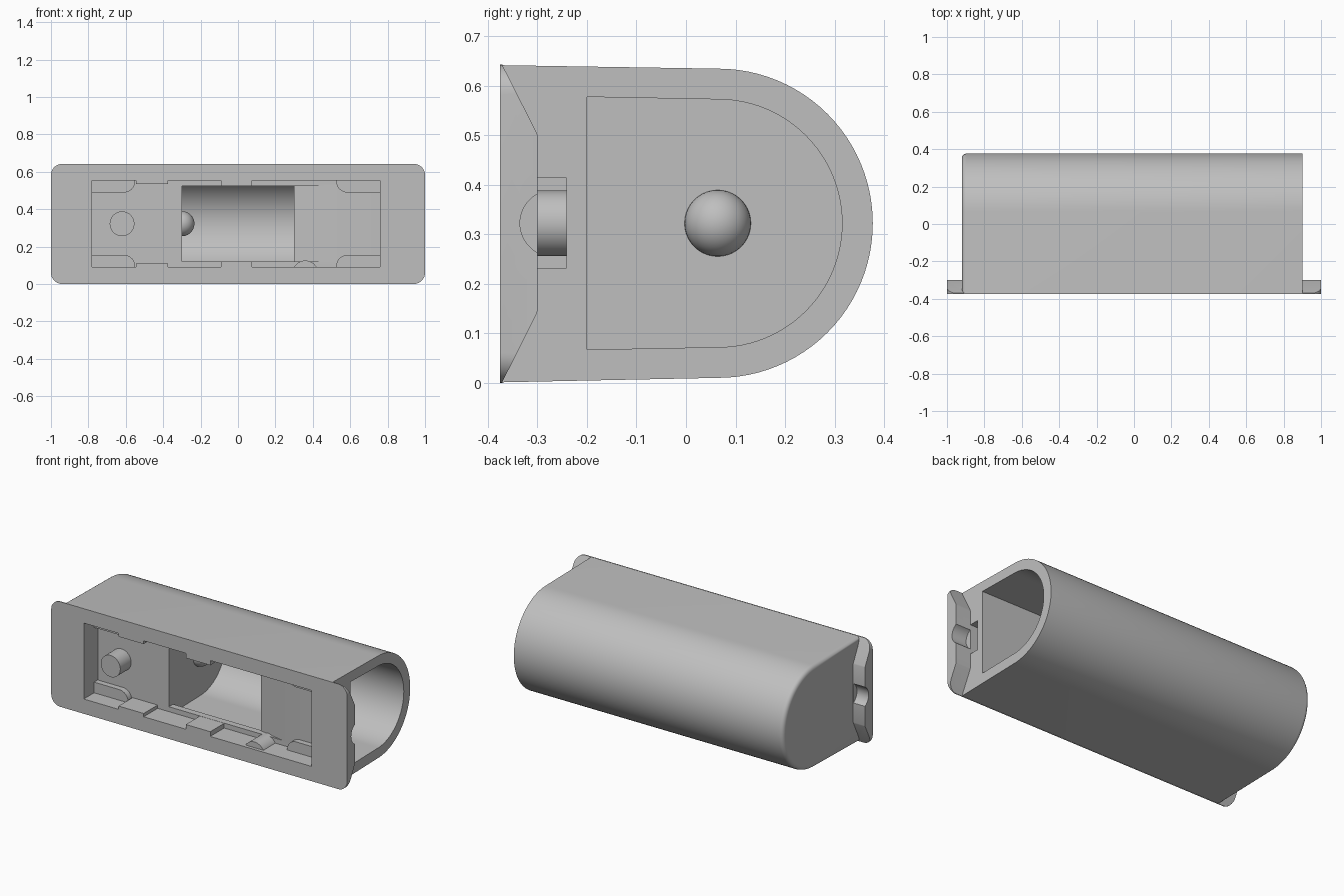
import bpy, bmesh, math
from mathutils import Vector

cube = bpy.data.objects.get("Cube")
if cube:
    bpy.data.objects.remove(cube, do_unlink=True)

grey = bpy.data.materials.new("housing_grey")
grey.use_nodes = True
COLOR = (0.52, 0.52, 0.52, 1)
grey.diffuse_color = COLOR
next(n for n in grey.node_tree.nodes if n.type == 'BSDF_PRINCIPLED').inputs["Base Color"].default_value = COLOR

ORDER = {'X': lambda t, u, v: (t, u, v), 'Y': lambda t, u, v: (u, t, v),
         'Z': lambda t, u, v: (u, v, t)}


def finish(name, bm):
    bmesh.ops.recalc_face_normals(bm, faces=bm.faces)
    mesh = bpy.data.meshes.new(name)
    bm.to_mesh(mesh)
    bm.free()
    mesh.materials.append(grey)
    obj = bpy.data.objects.new(name, mesh)
    bpy.context.collection.objects.link(obj)
    return obj


def prism(name, axis, points, start, end, round_start=0):
    """Extrude a 2D outline along an axis, optionally rounding the start rim."""
    bm = bmesh.new()
    place = ORDER[axis]
    first = bm.faces.new([bm.verts.new(place(start, *p)) for p in points])
    rim = list(first.edges)
    extruded = bmesh.ops.extrude_face_region(bm, geom=[first], use_keep_orig=True)
    shift = Vector(place(end - start, 0, 0))
    for v in extruded["geom"]:
        if isinstance(v, bmesh.types.BMVert):
            v.co += shift
    if round_start:
        bmesh.ops.recalc_face_normals(bm, faces=bm.faces)
        bmesh.ops.bevel(bm, geom=rim, offset=round_start, segments=4,
                        profile=0.5, affect='EDGES')
    return finish(name, bm)


def arc(cu, cv, r, a0, a1, n):
    return [(cu + r * math.cos(math.radians(a0 + (a1 - a0) * i / n)),
             cv + r * math.sin(math.radians(a0 + (a1 - a0) * i / n))) for i in range(n + 1)]


def circle(cu, cv, r, n=48):
    return arc(cu, cv, r, 0, 360, n)[:-1]


def rect(u0, v0, u1, v1):
    return [(u0, v0), (u1, v0), (u1, v1), (u0, v1)]


def combine(target, tool, operation='DIFFERENCE'):
    mod = target.modifiers.new("shape", 'BOOLEAN')
    mod.object, mod.operation, mod.solver = tool, operation, 'EXACT'
    bpy.context.view_layer.objects.active = target
    bpy.ops.object.modifier_apply(modifier=mod.name)
    bpy.data.objects.remove(tool, do_unlink=True)


MID = 0.322

# D-shaped outer shell with a softened closed end
outer = [(-0.372, 0.001)] + arc(0.065, MID, 0.312, -90, 90, 48) + [(-0.372, 0.641)]
housing = prism("housing", 'X', outer, -0.92, 0.9, 0.025)

# Front flange: rounded plate with tapered back
plate = []
for cx, cz, a in ((0.94, 0.582, 0), (-0.94, 0.582, 90), (-0.94, 0.06, 180), (0.94, 0.06, 270)):
    plate += arc(cx, cz, 0.06, a, a + 90, 10)
flange = prism("flange", 'Y', plate, -0.375, -0.29)
taper = [(-0.4, -0.01), (-0.37, -0.01), (-0.37, 0.003), (-0.302, 0.138), (-0.3, 0.145),
         (-0.3, 0.5), (-0.302, 0.506), (-0.37, 0.64), (-0.37, 0.66), (-0.4, 0.66)]
combine(flange, prism("taper", 'X', taper, -1.1, 1.1), 'INTERSECT')
for x0, x1 in ((-1.1, -0.921), (0.901, 1.1)):
    combine(flange, prism("groove", 'X', circle(-0.268, MID, 0.067), x0, x1))
combine(housing, flange, 'UNION')

# Main bore, open at one end
bore = [(-0.2, 0.067)] + arc(0.065, MID, 0.25, -90, 90, 48) + [(-0.2, 0.577)]
combine(housing, prism("bore", 'X', bore, -0.3, 1.0))

# Front pocket whose long edges carry small tabs
lower = [(-0.78, 0.09)]
for x0, x1, z in ((-0.545, -0.375, 0.11), (-0.09, 0.075, 0.119)):
    lower += [(x0, 0.09), (x0, z), (x1, z), (x1, 0.09)]
lower.append((0.76, 0.09))
upper = [(x, 2 * MID - z) for x, z in reversed(lower)]
combine(housing, prism("pocket", 'Y', lower + upper, -0.45, -0.24))

# Window into the bore, ramp beside it, and the small hole in the end wall
combine(housing, prism("window", 'Y', rect(-0.299, 0.12, 0.3, 0.525), -0.26, -0.15))
ramp = [(0.29, -0.26), (0.48, -0.26), (0.47, -0.24), (0.3, -0.206), (0.29, -0.206)]
combine(housing, prism("ramp", 'Z', ramp, 0.1202, 0.5248))
combine(housing, prism("end_hole", 'X', rect(-0.3, 0.232, -0.241, 0.413), 0.74, 0.92))
parts = [housing]

# Corner pads with one rounded corner each
for side, wall, inner in (("left", 0.77, 0.525), ("right", -0.79, -0.55)):
    for level, flip in (("lower", 1), ("upper", -1)):
        out = 1 if wall > 0 else -1
        curve = arc(inner + out * 0.06, 0.095, 0.06, 180 if out > 0 else 0, 90, 8)
        outline = [(wall, 0.08), (inner, 0.08)] + curve + [(wall, 0.155)]
        if flip < 0:
            outline = [(x, 2 * MID - z) for x, z in outline]
        parts.append(prism(f"{side}_{level}_pad", 'Y', outline, -0.275, -0.23))

# Peg, rounded bump and ball stop
parts.append(prism("peg", 'Y', circle(-0.62, MID, 0.066), -0.345, -0.23))
parts.append(prism("bump", 'Y', arc(0.36, 0.056, 0.069, 20, 160, 16), -0.355, -0.215))
bm = bmesh.new()
bmesh.ops.create_uvsphere(bm, u_segments=40, v_segments=20, radius=0.067)
bmesh.ops.translate(bm, verts=bm.verts, vec=(-0.3, 0.064, MID))
parts.append(finish("ball_stop", bm))

# Smooth curved surfaces, keep hard edges
for obj in parts:
    bpy.ops.object.select_all(action='DESELECT')
    obj.select_set(True)
    bpy.context.view_layer.objects.active = obj
    bpy.ops.object.shade_smooth_by_angle(angle=math.radians(25))
